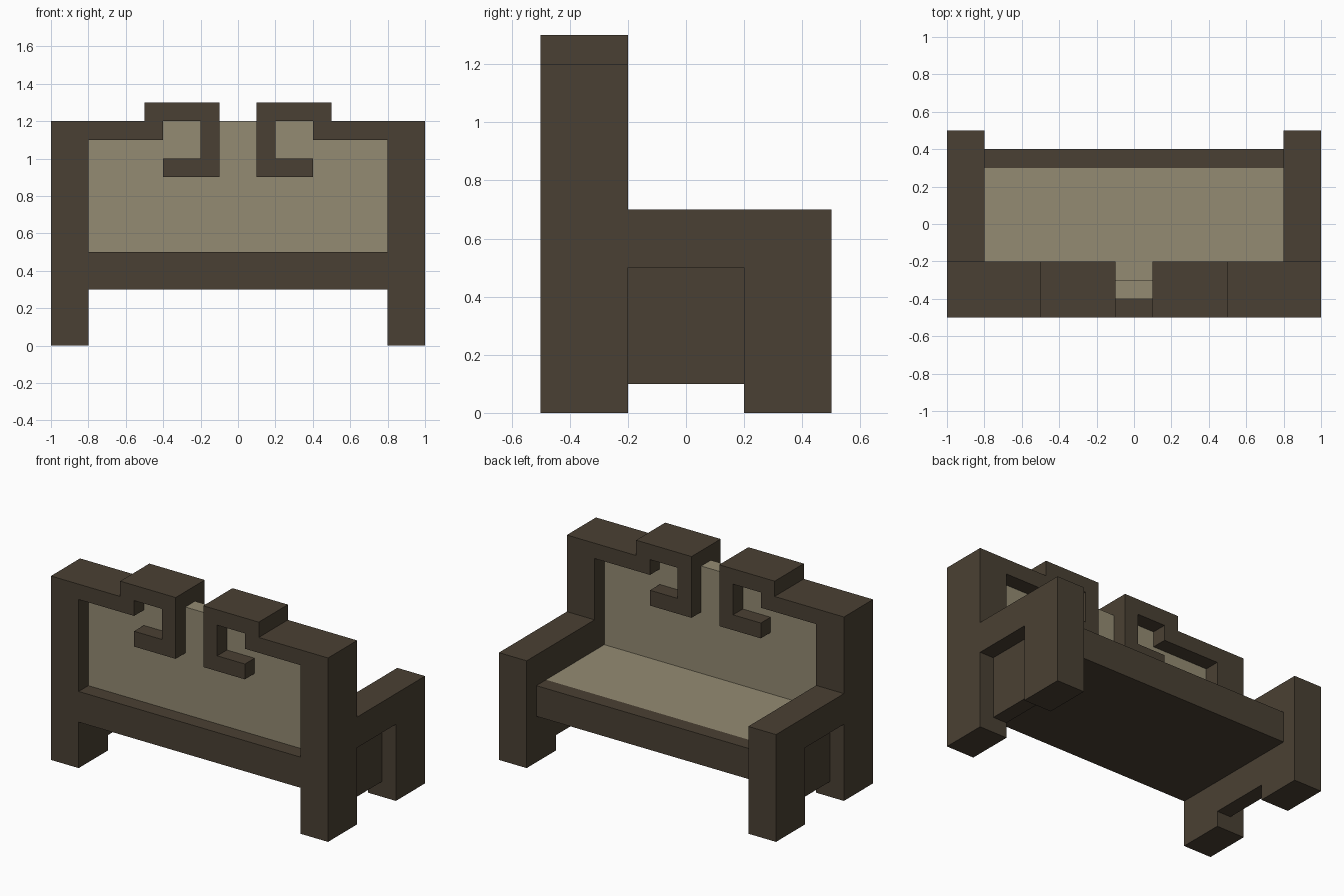
import bpy
import bmesh

if "Cube" in bpy.data.objects:
    bpy.data.objects.remove(bpy.data.objects["Cube"])


def material(name, rgb):
    m = bpy.data.materials.new(name)
    m.diffuse_color = (*rgb, 1)
    m.use_nodes = True
    m.node_tree.nodes["Principled BSDF"].inputs["Base Color"].default_value = m.diffuse_color
    return m


WOOD = material("dark wood", (0.0685, 0.0513, 0.0331))
CLOTH = material("beige upholstery", (0.296, 0.258, 0.171))


def extrude(name, profile, lo, hi, axis, mat, mirror=False):
    """Extrude a profile along x (points are y,z) or along y (points are x,z)."""
    bm = bmesh.new()

    def place(p, t):
        return (t, p[0], p[1]) if axis == "x" else (p[0], t, p[1])

    a = [bm.verts.new(place(p, lo)) for p in profile]
    b = [bm.verts.new(place(p, hi)) for p in profile]
    bm.faces.new(a)
    bm.faces.new(b[::-1])
    n = len(profile)
    for i in range(n):
        j = (i + 1) % n
        bm.faces.new((a[j], a[i], b[i], b[j]))
    bmesh.ops.recalc_face_normals(bm, faces=bm.faces)
    mesh = bpy.data.meshes.new(name)
    bm.to_mesh(mesh)
    bm.free()
    mesh.materials.append(mat)
    obj = bpy.data.objects.new(name, mesh)
    bpy.context.collection.objects.link(obj)
    if mirror:
        obj.modifiers.new("mirror", "MIRROR").use_mirror_merge = False
    return obj


def rect(u0, u1, v0, v1):
    return [(u0, v0), (u1, v0), (u1, v1), (u0, v1)]


# Backrest frame: post, top rail and hooked scroll in one outline
extrude("backrest_frame",
        [(1, 0), (1, 1.2), (.5, 1.2), (.5, 1.3), (.1, 1.3), (.1, .9), (.4, .9),
         (.4, 1), (.2, 1), (.2, 1.2), (.4, 1.2), (.4, 1.1), (.8, 1.1), (.8, 0)],
        -.5, -.2, "y", WOOD, mirror=True)

# Armrest with the leg below it
extrude("armrest_and_leg",
        [(-.2, .5), (-.2, .7), (.5, .7), (.5, 0), (.2, 0), (.2, .5)],
        .8, 1, "x", WOOD, mirror=True)

# Recessed panel between the legs
extrude("side_panel", rect(-.2, .2, .1, .5), .8, .9, "x", WOOD, mirror=True)

# Seat tray with raised edges and flush cushion
extrude("seat_frame",
        [(-.5, .3), (.4, .3), (.4, .5), (.3, .5), (.3, .4),
         (-.4, .4), (-.4, .5), (-.5, .5)],
        -.8, .8, "x", WOOD)
extrude("seat_cushion", rect(-.4, .3, .4, .5), -.8, .8, "x", CLOTH)

# Backrest upholstery, raised in the middle behind the scrolls
extrude("backrest_panel",
        [(-.8, .5), (.8, .5), (.8, 1.1), (.4, 1.1), (.4, 1.2),
         (-.4, 1.2), (-.4, 1.1), (-.8, 1.1)],
        -.4, -.3, "y", CLOTH)
